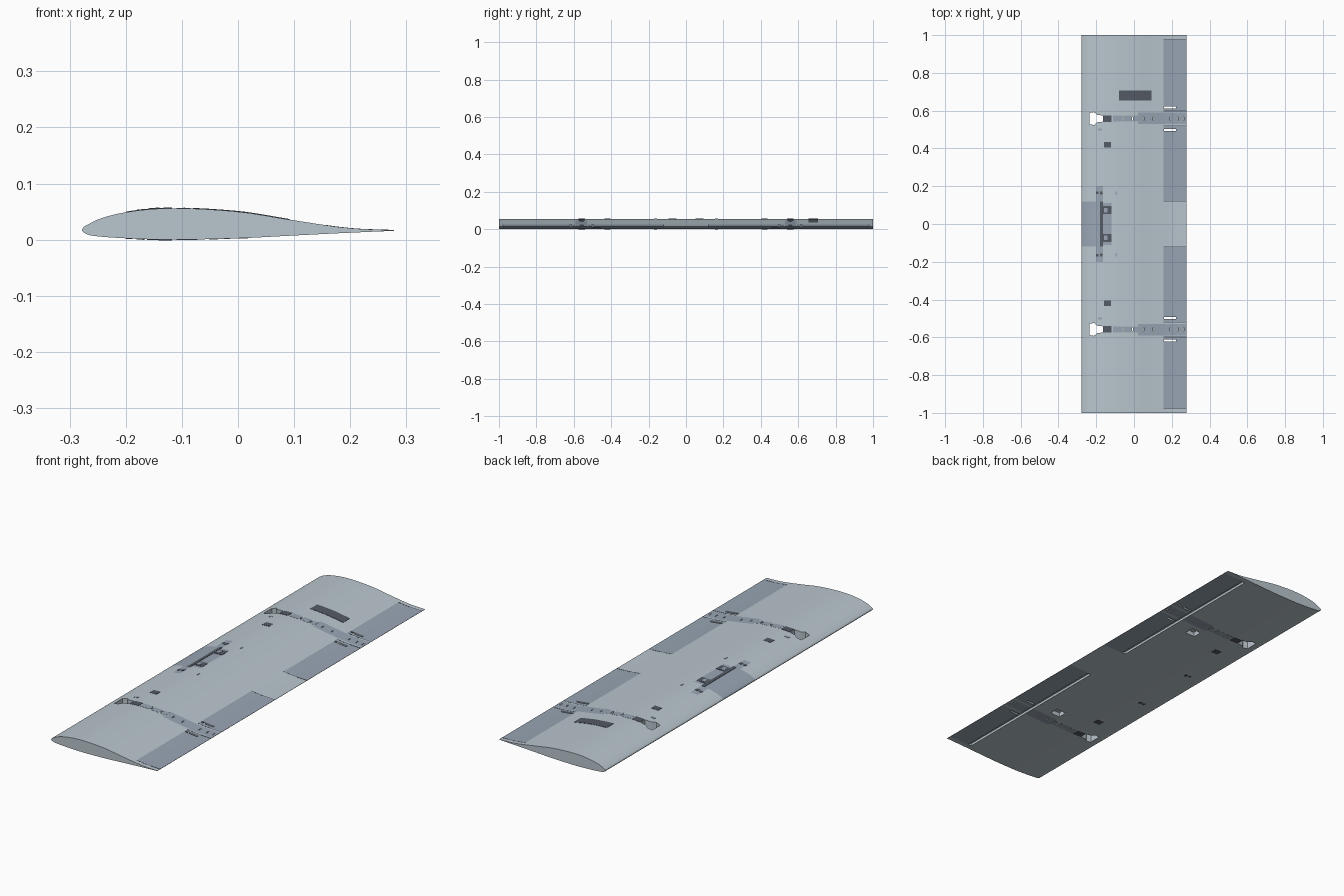
import bpy, bmesh, math

cube = bpy.data.objects.get("Cube")
if cube:
    bpy.data.objects.remove(cube, do_unlink=True)


def material(name, rgb):
    m = bpy.data.materials.new(name)
    m.use_nodes = True
    m.diffuse_color = (*rgb, 1)
    m.node_tree.nodes["Principled BSDF"].inputs["Base Color"].default_value = (*rgb, 1)
    return m


SKIN = material("pale grey skin", (0.49, 0.57, 0.62))
PANEL = material("blue grey panel", (0.32, 0.38, 0.46))
DARK = material("dark grey", (0.09, 0.105, 0.13))

# Aerofoil section: upper and lower height along the chord
HALF = 0.278
UPPER = [(-HALF, 0.017), (-0.264, 0.029), (-0.25, 0.036), (-0.2, 0.049), (-0.12, 0.056),
         (0, 0.05), (0.1, 0.0345), (0.2, 0.0205), (HALF, 0.017)]
LOWER = [(-HALF, 0.017), (-0.264, 0.008), (-0.25, 0.006), (-0.2, 0.0025), (-0.12, 0),
         (0, 0.0025), (0.1, 0.0075), (0.2, 0.0125), (HALF, 0.0158)]


def chord_root(x):
    return math.sqrt(max(0, (x + HALF) / (2 * HALF)))


def height(x, table):
    """Smooth curve through the table, rounded at the nose."""
    p = [(chord_root(a), b) for a, b in table]
    s = chord_root(x)
    i = max(k for k in range(len(p) - 1) if p[k][0] <= s + 1e-9)

    def slope(k):
        a, b = p[max(k - 1, 0)], p[min(k + 1, len(p) - 1)]
        return (b[1] - a[1]) / (b[0] - a[0])
    h = p[i + 1][0] - p[i][0]
    u = (s - p[i][0]) / h
    return ((1 + 2 * u) * (1 - u) ** 2 * p[i][1] + u * (1 - u) ** 2 * h * slope(i)
            + u * u * (3 - 2 * u) * p[i + 1][1] + u * u * (u - 1) * h * slope(i + 1))


def make_object(name, bm, mats):
    bmesh.ops.recalc_face_normals(bm, faces=bm.faces)
    me = bpy.data.meshes.new(name)
    bm.to_mesh(me)
    bm.free()
    ob = bpy.data.objects.new(name, me)
    bpy.context.collection.objects.link(ob)
    for m in mats:
        me.materials.append(m)
    return ob


# Wing body: sections lofted along the span, with panel borders as edge loops
HINGE = 0.155
borders = [-0.2, -0.165, -0.12, 0.02, HINGE]
xs = [2 * HALF * (k / 30) ** 2 - HALF for k in range(31)]
xs = [x for x in xs if all(abs(x - b) > 0.005 for b in borders)]
xs = sorted(xs + borders)
ys = [0.11, 0.12, 0.2, 0.52, 0.53, 0.59, 0.6, 0.978, 1]
ys = [-y for y in reversed(ys)] + ys

bm = bmesh.new()
rings = []
for y in ys:
    ring = [bm.verts.new((x, y, height(x, UPPER))) for x in reversed(xs)]
    ring += [bm.verts.new((x, y, height(x, LOWER))) for x in xs[1:]]
    rings.append(ring)
n = len(rings[0])
for a, b in zip(rings, rings[1:]):
    for i in range(n):
        j = (i + 1) % n
        f = bm.faces.new((a[i], a[j], b[j], b[i]))
        x, y, z = f.calc_center_median()
        y = abs(y)
        upper = i < len(xs) - 1
        aileron = x > HINGE and (0.12 < y < 0.52 or 0.6 < y < 0.978)
        rod_cover = x > 0.02 and 0.53 < y < 0.59
        nose = upper and ((x < -0.2 and y < 0.12) or (-0.2 < x < -0.165 and y < 0.2)
                          or (-0.165 < x < -0.12 and y < 0.11))
        f.material_index = 1 if aileron or rod_cover or nose else 0
bm.faces.new(rings[0])
bm.faces.new(rings[-1])
wing = make_object("wing", bm, [SKIN, PANEL])


def prism(bm, outline, z0, z1):
    low = [bm.verts.new((x, y, z0)) for x, y in outline]
    high = [bm.verts.new((x, y, z1)) for x, y in outline]
    bm.faces.new(low)
    bm.faces.new(high)
    for i in range(len(low)):
        j = (i + 1) % len(low)
        bm.faces.new((low[i], low[j], high[j], high[i]))


def rect(x0, x1, yc, w):
    return [(x0, yc - w / 2), (x1, yc - w / 2), (x1, yc + w / 2), (x0, yc + w / 2)]


def cut(name, shapes):
    bm = bmesh.new()
    for shape in shapes:
        prism(bm, *shape)
    cutter = make_object(name, bm, [SKIN])
    cutter.hide_render = True
    mod = wing.modifiers.new(name, "BOOLEAN")
    mod.operation, mod.solver, mod.object = "DIFFERENCE", "EXACT", cutter
    bpy.context.view_layer.objects.active = wing
    bpy.ops.object.modifier_apply(modifier=name)
    bpy.data.objects.remove(cutter, do_unlink=True)


# Hinge grooves and servo bays, open below
grooves, holes = [], []
for s in (-1, 1):
    grooves.append((rect(HINGE + 0.001, HINGE + 0.018, s * 0.548, 0.85), -0.05, 0.0215))
    grooves.append((rect(0.025, 0.075, s * 0.48, 0.045), -0.05, 0.025))
    # Flared mount openings, horn slots and small rod slits, cut right through
    arrow = [(-0.235, 0.03), (-0.212, 0.034), (-0.195, 0.02), (-0.165, 0.016)]
    outline = arrow + [(x, -y) for x, y in reversed(arrow)]
    holes.append(([(x, y + s * 0.558) for x, y in outline], -0.1, 0.2))
    for y in (0.498, 0.617):
        holes.append((rect(HINGE + 0.003, 0.222, s * y, 0.009), -0.1, 0.2))
    for x in (-0.06, -0.01, 0.05, 0.1, 0.19, 0.23, 0.262):
        holes.append((rect(x, x + 0.004, s * 0.558, 0.018), -0.1, 0.2))
cut("groove_cutter", grooves)
cut("opening_cutter", holes)
bpy.ops.object.select_all(action="DESELECT")
wing.select_set(True)
bpy.context.view_layer.objects.active = wing
bpy.ops.object.shade_smooth_by_angle(angle=math.radians(25))


def plate(name, x0, x1, yc, w, mat, table=UPPER, lift=0.0012):
    """Thin plate that follows the wing surface."""
    out = lift if table is UPPER else -lift
    count = max(1, round((x1 - x0) / 0.015))
    bm = bmesh.new()
    rows = []
    for k in range(count + 1):
        x = x0 + (x1 - x0) * k / count
        z = height(x, table)
        rows.append([bm.verts.new((x, yc + a * w / 2, z + b))
                     for a, b in ((-1, -out), (1, -out), (1, out), (-1, out))])
    for a, b in zip(rows, rows[1:]):
        for i in range(4):
            j = (i + 1) % 4
            bm.faces.new((a[i], a[j], b[j], b[i]))
    bm.faces.new(rows[0])
    bm.faces.new(rows[-1])
    return make_object(name, bm, [mat])


# Fittings mirrored on both halves
for s, side in ((-1, "right"), (1, "left")):
    for table, face in ((UPPER, "upper"), (LOWER, "lower")):
        tag = f"{side}_{face}"
        plate(f"mount_block_{tag}", -0.162, -0.118, s * 0.558, 0.034, DARK, table)
        plate(f"square_fitting_{tag}", -0.158, -0.122, s * 0.42, 0.03, DARK, table)
        plate(f"stud_{tag}", -0.181, -0.167, s * 0.163, 0.016, DARK, table)
        plate(f"stud_pad_{tag}", -0.2, -0.188, s * 0.165, 0.014, DARK, table, 0.001)
        for k, (x0, x1) in enumerate(((-0.11, -0.064), (-0.052, -0.014), (-0.002, 0.02))):
            plate(f"rod_cover_{k}_{tag}", x0, x1, s * 0.558, 0.032, PANEL, table, 0.0006)
    plate(f"center_block_{side}", -0.165, -0.12, s * 0.073, 0.042, DARK)
    plate(f"center_block_cap_{side}", -0.158, -0.14, s * 0.073, 0.024, PANEL, lift=0.002)
    plate(f"front_vent_{side}", -0.19, -0.17, s * 0.5, 0.012, PANEL)
    plate(f"rear_vent_{side}", -0.097, -0.09, s * 0.163, 0.018, PANEL)
    # Dark seams at the aileron ends
    for y in (0.12, 0.52, 0.598, 0.978):
        plate(f"aileron_seam_{side}", HINGE, HALF, s * y, 0.004, DARK, lift=0.0004)

# Center bar and the dark badge plate
plate("center_bar", -0.18, -0.165, 0, 0.24, DARK, lift=0.0015)
plate("badge_plate", -0.08, 0.092, 0.68, 0.052, DARK)
